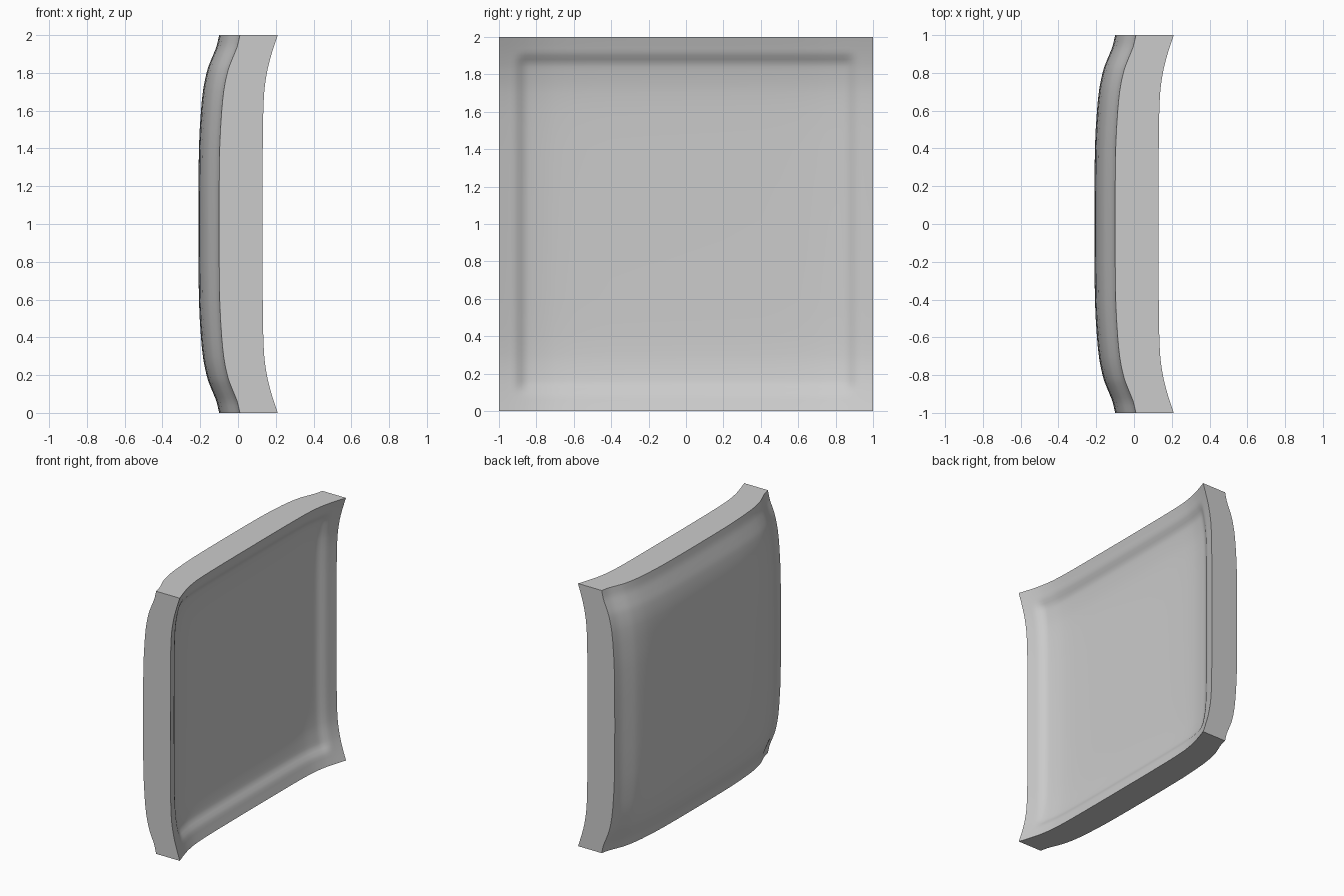
import bpy, bmesh, math

if "Cube" in bpy.data.objects:
    bpy.data.objects.remove(bpy.data.objects["Cube"])

# Depth profiles: (distance from rim, depth below rim)
OUTER = [(0, 0), (.06, .014), (.12, .038), (.18, .061), (.28, .083),
         (.4, .096), (.6, .107), (1, .11)]
INNER = [(0, 0), (.06, .02), (.12, .038), (.18, .053), (.28, .069),
         (.4, .076), (.6, .079), (1, .08)]


def curve(pts, d):
    """Smooth interpolation through the profile points."""
    n = len(pts)

    def slope(i):
        if i == n - 1:
            return 0.0
        a, b = pts[max(i - 1, 0)], pts[i + 1]
        return (b[1] - a[1]) / (b[0] - a[0])

    i = max(k for k in range(n - 1) if pts[k][0] <= d + 1e-9)
    (x0, y0), (x1, y1) = pts[i], pts[i + 1]
    w = x1 - x0
    t = (d - x0) / w
    return ((2*t**3 - 3*t**2 + 1) * y0 + (t**3 - 2*t**2 + t) * w * slope(i)
            + (3*t**2 - 2*t**3) * y1 + (t**3 - t**2) * w * slope(i + 1))


def step(d):
    t = min(max((d - .08) / .07, 0), 1)
    return t * t * (3 - 2 * t)


def outer_x(u, v):
    return .01 - curve(OUTER, u) - curve(OUTER, v)


def inner_x(u, v):
    # Small extra step around the recessed field
    return .21 - curve(INNER, u) - curve(INNER, v) - .02 * step(u) * step(v)


# Grid lines, dense near the rim
half = [i * .02 for i in range(16)] + [.35, .4, .5, .6, .8]
lines = [d - 1 for d in half] + [0] + [1 - d for d in reversed(half)]
n = len(lines)

bm = bmesh.new()


def skin(fx):
    return [[bm.verts.new((fx(1 - abs(y), 1 - abs(z)), y, z + 1))
             for z in lines] for y in lines]


def border(g):
    return ([g[i][0] for i in range(n - 1)] + [g[-1][j] for j in range(n - 1)]
            + [g[i][-1] for i in range(n - 1, 0, -1)]
            + [g[0][j] for j in range(n - 1, 0, -1)])


# Two dished skins
outer, inner = skin(outer_x), skin(inner_x)
for g in (outer, inner):
    for i in range(n - 1):
        for j in range(n - 1):
            bm.faces.new((g[i][j], g[i + 1][j], g[i + 1][j + 1], g[i][j + 1]))

# Flat side walls
a, b = border(outer), border(inner)
for k in range(len(a)):
    m = (k + 1) % len(a)
    bm.faces.new((a[k], a[m], b[m], b[k]))
bmesh.ops.recalc_face_normals(bm, faces=bm.faces)

mesh = bpy.data.meshes.new("curved_panel")
bm.to_mesh(mesh)
bm.free()
panel = bpy.data.objects.new("curved_panel", mesh)
bpy.context.collection.objects.link(panel)

grey = bpy.data.materials.new("light_grey")
grey.diffuse_color = (.6, .6, .6, 1)
grey.use_nodes = True
grey.node_tree.nodes["Principled BSDF"].inputs["Base Color"].default_value = grey.diffuse_color
mesh.materials.append(grey)

bpy.context.view_layer.objects.active = panel
panel.select_set(True)
bpy.ops.object.shade_smooth_by_angle(angle=math.radians(35))
